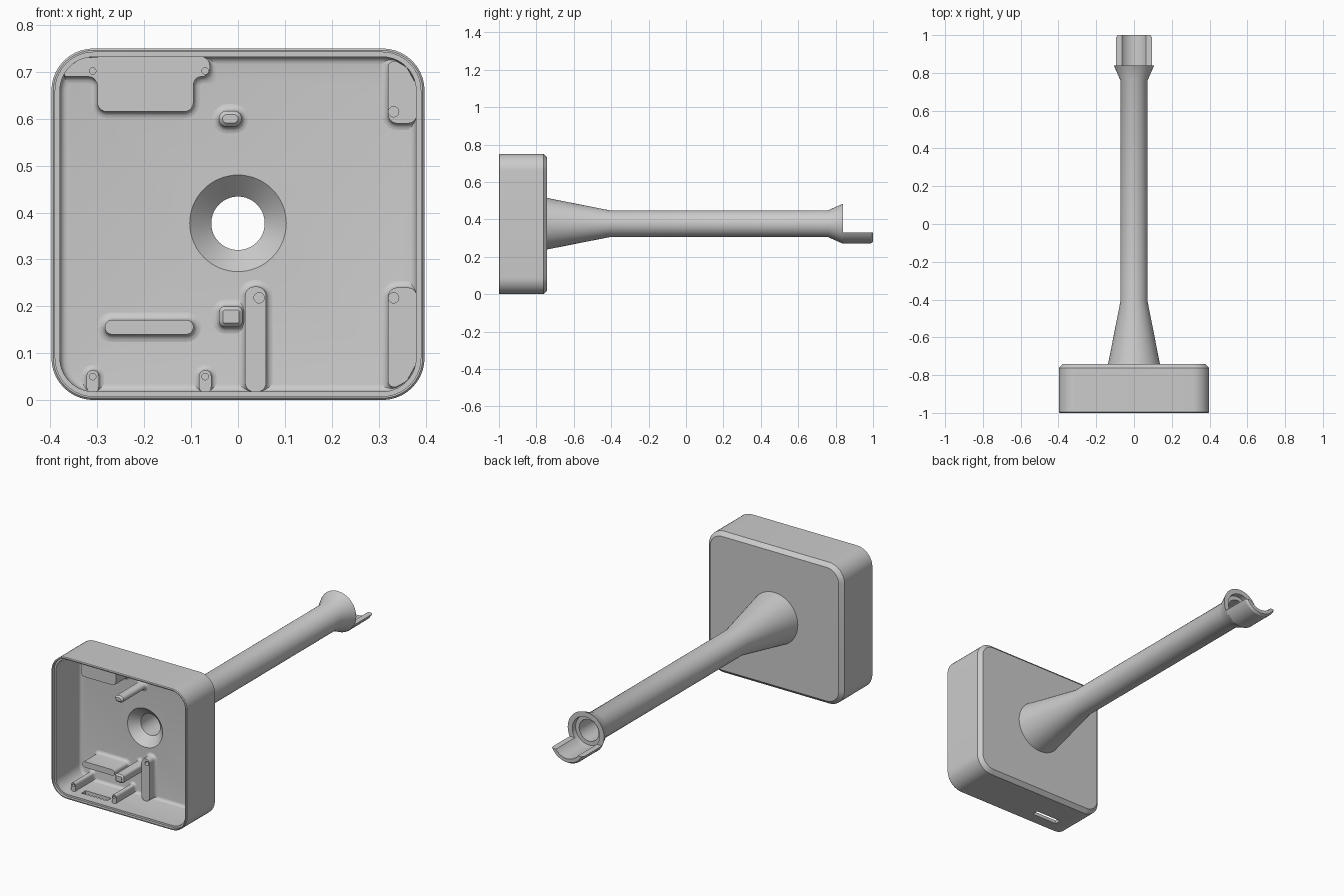
import bpy, bmesh, math
from mathutils import Vector, Matrix

if "Cube" in bpy.data.objects:
    bpy.data.objects.remove(bpy.data.objects["Cube"])

grey = bpy.data.materials.new("plain_grey")
grey.use_nodes = True
grey.diffuse_color = (0.6, 0.6, 0.6, 1)
grey.node_tree.nodes["Principled BSDF"].inputs["Base Color"].default_value = (0.6, 0.6, 0.6, 1)

FLOOR = -0.78    # cavity floor
BACK = -0.742    # outer back face
MID = 0.377      # height of the tube axis


def outline(corners, off=0.0, radius=0.02, steps=5):
    """Rounded polygon in x, z (counter-clockwise), grown outward by off."""
    pts = [Vector(c) for c in corners]
    n = len(pts)
    if sum(pts[i - 1].x * pts[i].y - pts[i].x * pts[i - 1].y for i in range(n)) < 0:
        pts.reverse()
    grown = []
    for i in range(n):
        a = (pts[i] - pts[i - 1]).normalized()
        b = (pts[(i + 1) % n] - pts[i]).normalized()
        na, nb = Vector((a.y, -a.x)), Vector((b.y, -b.x))
        grown.append(pts[i] + (na + nb) * (off / (1 + na.dot(nb))))
    ring = []
    for i in range(n):
        p, q, s = grown[i - 1], grown[i], grown[(i + 1) % n]
        a, b = (q - p).normalized(), (s - q).normalized()
        turn = math.atan2(a.x * b.y - a.y * b.x, a.dot(b))
        side = 1 if turn > 0 else -1
        r = max(radius + side * off, 0.002)
        tan = math.tan(abs(turn) / 2)
        r = min(r, 0.49 * min((q - p).length, (s - q).length) / tan)
        start = q - a * (r * tan)
        centre = start + Vector((-a.y, a.x)) * (side * r)
        for k in range(steps + 1):
            ring.append(centre + Matrix.Rotation(turn * k / steps, 2) @ (start - centre))
    return ring


def rect(x0, x1, z0, z1):
    return [(x0, z0), (x1, z0), (x1, z1), (x0, z1)]


def finish(name, bm):
    bmesh.ops.recalc_face_normals(bm, faces=bm.faces)
    mesh = bpy.data.meshes.new(name)
    bm.to_mesh(mesh)
    bm.free()
    ob = bpy.data.objects.new(name, mesh)
    bpy.context.collection.objects.link(ob)
    mesh.materials.append(grey)
    return ob


def skin(bm, loops, closed=False):
    pairs = list(zip(loops, loops[1:])) + ([(loops[-1], loops[0])] if closed else [])
    for a, b in pairs:
        for i in range(len(a)):
            j = (i + 1) % len(a)
            bm.faces.new((a[i], a[j], b[j], b[i]))


def loft(name, sections):
    """Solid through (ring, y) sections."""
    bm = bmesh.new()
    loops = [[bm.verts.new((p[0], y, p[1])) for p in ring] for ring, y in sections]
    skin(bm, loops)
    bm.faces.new(loops[0])
    bm.faces.new(loops[-1])
    return finish(name, bm)


def revolve(name, profile, sides=64):
    """Ring-shaped solid about the tube axis from a closed (r, y) profile."""
    bm = bmesh.new()
    turns = [2 * math.pi * i / sides for i in range(sides)]
    loops = [[bm.verts.new((r * math.cos(t), y, MID + r * math.sin(t))) for t in turns]
             for r, y in profile]
    skin(bm, loops, True)
    return finish(name, bm)


def raised(name, corners, top, flare=0.014, radius=0.02, tip=None):
    """Boss on the cavity floor with a concave fillet at its foot."""
    parts = [(outline(corners, flare, radius), FLOOR + 0.01)]
    for k in range(5):
        a = math.pi / 2 * k / 4
        parts.append((outline(corners, flare * (1 - math.sin(a)), radius),
                      FLOOR - flare * (1 - math.cos(a))))
    if tip:
        parts.append((outline(corners, 0, radius), top + tip))
        parts.append((outline(corners, -tip, radius), top))
    else:
        parts.append((outline(corners, 0, radius), top))
    return loft(name, parts)


def smooth(ob):
    bpy.ops.object.select_all(action="DESELECT")
    ob.select_set(True)
    bpy.context.view_layer.objects.active = ob
    bpy.ops.object.shade_smooth_by_angle(angle=math.radians(30))


def cut(ob, cutter):
    mod = ob.modifiers.new("cut", "BOOLEAN")
    mod.operation, mod.solver, mod.object = "DIFFERENCE", "EXACT", cutter
    cutter.hide_render = True
    bpy.context.view_layer.objects.active = ob
    bpy.ops.object.modifier_apply(modifier=mod.name)
    bpy.data.objects.remove(cutter)


def rod(x, z, r, y0, y1, sides=24):
    turns = [2 * math.pi * i / sides for i in range(sides)]
    ring = [(x + r * math.cos(t), z + r * math.sin(t)) for t in turns]
    return loft("cutter", [(ring, y0), (ring, y1)])


# Housing: outer shell, stepped rim, cavity and filleted floor in one skin
shell = [(0.02, BACK), (0, BACK - 0.02), (0, -0.996), (0.004, -1), (0.008, -1),
         (0.008, -0.985), (0.018, -0.985)]
for k in range(5):
    a = math.pi / 2 * k / 4
    shell.append((0.018 + 0.016 * (1 - math.cos(a)), FLOOR - 0.016 * (1 - math.sin(a))))
frame = rect(-0.398, 0.398, 0, 0.75)
housing = loft("housing", [(outline(frame, -d, 0.09, 10), y) for d, y in shell])
cut(housing, rod(0, MID, 0.103, -0.9, -0.7, 64))
port = rect(-0.265, -0.115, -0.05, 0.05)
cut(housing, loft("cutter", [(outline(port, 0, 0.002, 1), y) for y in (-0.935, -0.9)]))

# Hollow handle tube with flared ends and a countersunk mouth
tube = revolve("handle_tube", [
    (0.141, -0.76), (0.072, -0.41), (0.072, 0.76), (0.107, 0.84), (0.08, 0.84),
    (0.078, 0.815), (0.057, 0.815), (0.057, -0.735), (0.103, FLOOR)])


# Curved tongue below the open end of the tube
def tongue_ring(outer, inner=0.08, drop=0.047, steps=16):
    ring = []
    for r, way in ((outer, 1), (inner, -1)):
        a = math.acos(drop / r)
        for k in range(steps + 1):
            t = way * a * (2 * k / steps - 1)
            ring.append((r * math.sin(t), MID - r * math.cos(t)))
    return ring


tongue = loft("end_tongue", [(tongue_ring(0.106), 0.835), (tongue_ring(0.106), 0.988),
                             (tongue_ring(0.098), 1.0)])

# Board mounts against the cavity walls
board_block = raised("upper_board_block", [
    (-0.37, 0.69), (-0.3, 0.69), (-0.3, 0.615), (-0.095, 0.615), (-0.095, 0.69),
    (-0.06, 0.69), (-0.06, 0.733), (-0.33, 0.731), (-0.358, 0.713), (-0.37, 0.698)], -0.89)
upper_mount = raised("upper_side_mount", [
    (0.32, 0.59), (0.382, 0.59), (0.382, 0.67), (0.36, 0.71), (0.32, 0.733)], -0.83)
lower_mount = raised("lower_side_mount", [
    (0.32, 0.24), (0.382, 0.24), (0.382, 0.08), (0.36, 0.04), (0.32, 0.018)], -0.83)
rib = raised("floor_rib", rect(0.015, 0.06, 0.017, 0.242), -0.83)
posts = [raised(side + "_lower_post", rect(x - 0.013, x + 0.013, 0.015, 0.064), -0.94, 0.011)
         for side, x in (("right", -0.31), ("left", -0.07))]

# Free-standing pegs and the support bar
upper_peg = raised("upper_peg", rect(-0.041, 0.008, 0.583, 0.617), -0.98, tip=0.008)
lower_peg = raised("lower_peg", rect(-0.04, 0.01, 0.156, 0.2), -0.98, radius=0.012, tip=0.008)
bar = raised("support_bar", rect(-0.284, -0.095, 0.14, 0.171), -0.9, 0.016)

# Pilot holes for screws
for ob, x, z, r, top in ((board_block, -0.31, 0.702, 0.007, -0.89),
                         (board_block, -0.07, 0.702, 0.007, -0.89),
                         (upper_mount, 0.332, 0.615, 0.011, -0.83),
                         (lower_mount, 0.332, 0.218, 0.011, -0.83),
                         (rib, 0.045, 0.218, 0.011, -0.83),
                         (posts[0], -0.31, 0.05, 0.007, -0.94),
                         (posts[1], -0.07, 0.05, 0.007, -0.94)):
    cut(ob, rod(x, z, r, top - 0.02, top + 0.03))

for ob in [housing, tube, tongue, board_block, upper_mount, lower_mount, rib,
           upper_peg, lower_peg, bar] + posts:
    smooth(ob)
